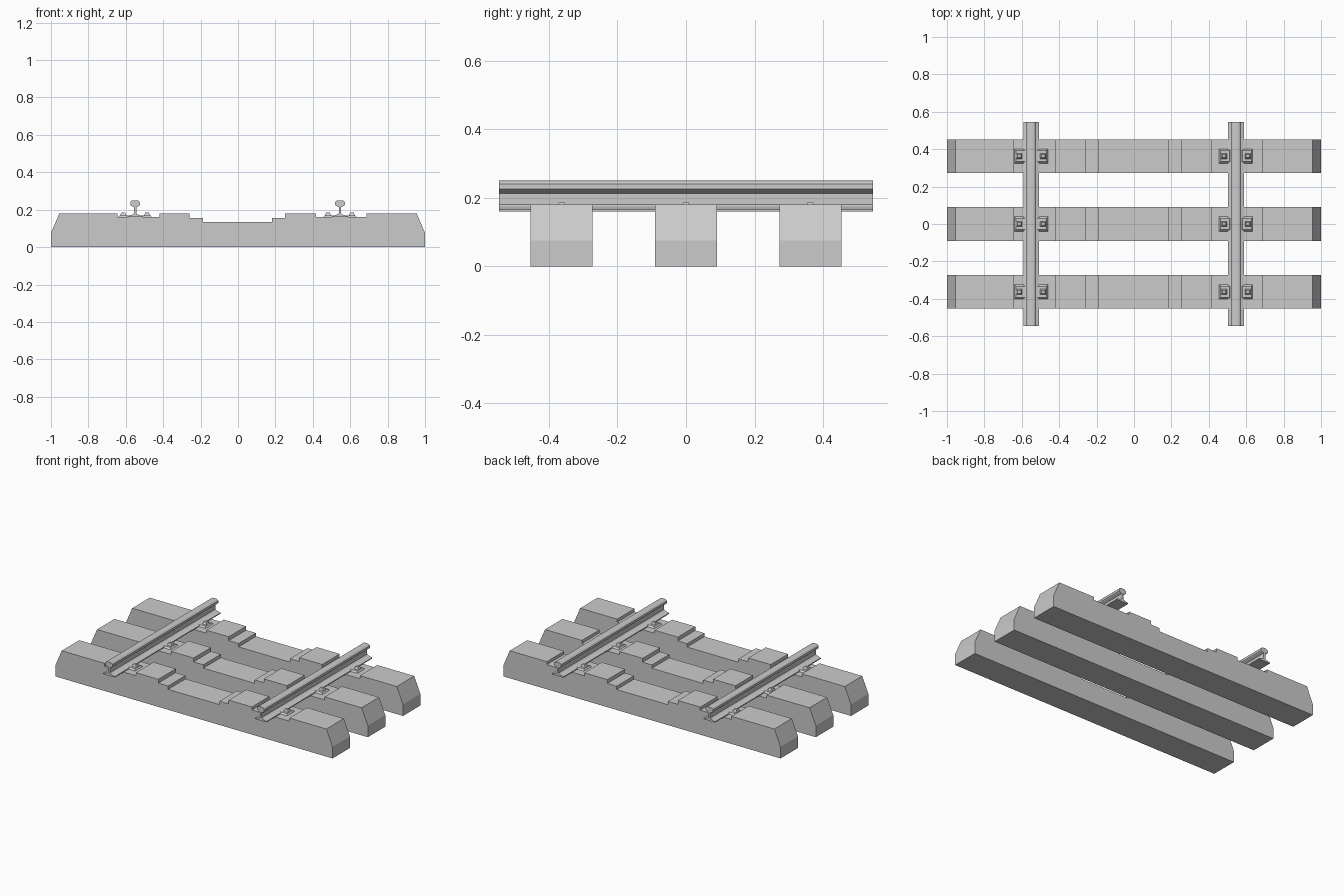
import bpy, bmesh

if "Cube" in bpy.data.objects:
    bpy.data.objects.remove(bpy.data.objects["Cube"])

SLEEPER_Y = (-0.363, 0.0, 0.363)
RAIL_X = (-0.55, 0.545)


def extrude_profile(name, points, x, y, depth):
    """Closed XZ profile extruded along y, centred on (x, y)."""
    bm = bmesh.new()
    face = bm.faces.new([bm.verts.new((x + px, y - depth / 2, pz)) for px, pz in points])
    res = bmesh.ops.extrude_face_region(bm, geom=[face])
    bmesh.ops.translate(bm, vec=(0, depth, 0),
                        verts=[v for v in res["geom"] if isinstance(v, bmesh.types.BMVert)])
    bmesh.ops.recalc_face_normals(bm, faces=bm.faces)
    mesh = bpy.data.meshes.new(name)
    bm.to_mesh(mesh)
    bm.free()
    obj = bpy.data.objects.new(name, mesh)
    bpy.context.collection.objects.link(obj)
    return obj


def frustum(name, loc, bottom, top, height):
    """Tapered block standing on loc; bottom and top are (x, y) sizes."""
    bm = bmesh.new()
    bmesh.ops.create_cube(bm, size=1)
    for v in bm.verts:
        sx, sy = top if v.co.z > 0 else bottom
        v.co = (loc[0] + v.co.x * sx, loc[1] + v.co.y * sy,
                loc[2] + (v.co.z + 0.5) * height)
    mesh = bpy.data.meshes.new(name)
    bm.to_mesh(mesh)
    bm.free()
    bpy.context.collection.objects.link(bpy.data.objects.new(name, mesh))


# Concrete sleepers with rail seats and a stepped middle
sleeper = [(-1, 0), (-1, 0.075), (-0.955, 0.18), (-0.645, 0.18), (-0.645, 0.16),
           (-0.42, 0.16), (-0.42, 0.18), (-0.258, 0.18), (-0.258, 0.155),
           (-0.187, 0.155), (-0.187, 0.133), (0.183, 0.133), (0.183, 0.155),
           (0.25, 0.155), (0.25, 0.18), (0.417, 0.18), (0.417, 0.16),
           (0.688, 0.16), (0.688, 0.18), (0.955, 0.18), (1, 0.075), (1, 0)]
for y in SLEEPER_Y:
    extrude_profile("sleeper", sleeper, 0, y, 0.18)

# Rails: half section from foot to head, mirrored
half = [(0.042, 0.16), (0.042, 0.166), (0.014, 0.174), (0.006, 0.18), (0.006, 0.213),
        (0.02, 0.22), (0.026, 0.225), (0.026, 0.24), (0.018, 0.248), (0.008, 0.25)]
rail = half + [(-x, z) for x, z in reversed(half)]
for x in RAIL_X:
    extrude_profile("rail", rail, x, 0, 1.09)

# Clips and bolts on both sides of each rail at every sleeper
for x in RAIL_X:
    for y in SLEEPER_Y:
        for side in (-1, 1):
            bx = x + side * 0.064
            frustum("clip", (bx - side * 0.006, y, 0.159), (0.064, 0.08), (0.048, 0.06), 0.011)
            frustum("bolt", (bx, y, 0.168), (0.034, 0.03), (0.018, 0.016), 0.018)
